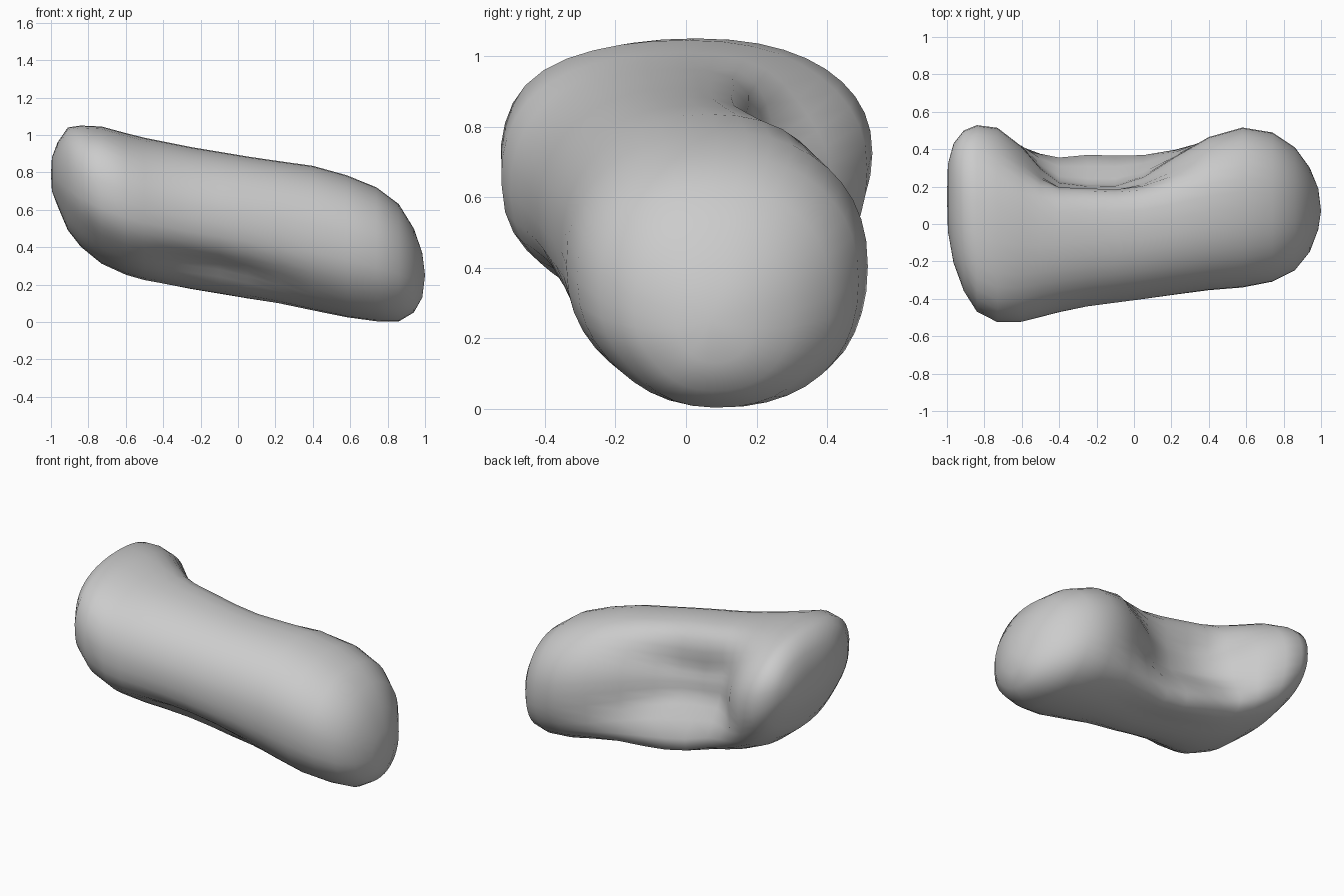
import bpy, bmesh, math

cube = bpy.data.objects.get("Cube")
if cube:
    bpy.data.objects.remove(cube)

grey = bpy.data.materials.new("plain grey")
grey.use_nodes = True
grey.diffuse_color = (0.6, 0.6, 0.6, 1)
grey.node_tree.nodes["Principled BSDF"].inputs["Base Color"].default_value = (0.6, 0.6, 0.6, 1)

# Stations along the body: x, front y, back y, bottom z, top z
STATIONS = [
    (-0.995, -0.04, 0.32, 0.70, 0.88),
    (-0.965, -0.21, 0.43, 0.62, 0.96),
    (-0.91, -0.36, 0.50, 0.49, 1.04),
    (-0.84, -0.47, 0.53, 0.40, 1.05),
    (-0.73, -0.525, 0.53, 0.31, 1.045),
    (-0.60, -0.525, 0.50, 0.25, 1.01),
    (-0.50, -0.50, 0.46, 0.22, 0.985),
    (-0.40, -0.475, 0.43, 0.20, 0.965),
    (-0.25, -0.445, 0.42, 0.17, 0.935),
    (-0.10, -0.425, 0.40, 0.145, 0.91),
    (0.05, -0.405, 0.40, 0.12, 0.885),
    (0.22, -0.38, 0.44, 0.095, 0.86),
    (0.40, -0.355, 0.49, 0.06, 0.835),
    (0.58, -0.34, 0.52, 0.025, 0.785),
    (0.74, -0.31, 0.49, 0.003, 0.72),
    (0.86, -0.25, 0.41, 0.002, 0.63),
    (0.94, -0.15, 0.30, 0.05, 0.50),
    (0.985, -0.03, 0.19, 0.13, 0.37),
]
SEGMENTS = 40
POWER = 2 / 2.25


def rounded(value):
    return math.copysign(abs(value) ** POWER, value)


def bump(offset, width, power=2):
    return math.exp(-abs(offset / width) ** power)


def shaping(x, degrees):
    """Scale of the outline: back pocket and its lip, front waist, end corners."""
    along = bump(x + 0.25, 0.34, 3) if x < -0.25 else bump(x + 0.25, 0.48, 2.5)
    around = bump(degrees - 10, 48 if degrees > 10 else 42, 4)
    pocket = 0.5 * along * around
    lip = 0.25 * bump(x + 0.08, 0.4) * bump(degrees + 42, 17)
    waist = 0.23 * bump(x + 0.12, 0.44) * bump(degrees + 132, 28)
    trim = 0.07 * bump(abs(x) - 0.88, 0.2) * bump(degrees + 138, 28)
    shoulder = 0.05 * bump(x + 0.75, 0.2) * bump(degrees - 140, 25)
    return 1 - pocket + lip - waist - trim + shoulder


# Lofted bean-shaped body
bm = bmesh.new()
rings = []
for x, front, back, bottom, top in STATIONS:
    ring = []
    for i in range(SEGMENTS):
        degrees = 360 * i / SEGMENTS - 180
        angle = math.radians(degrees)
        scale = shaping(x, degrees)
        y = (front + back) / 2 + (back - front) / 2 * rounded(math.cos(angle)) * scale
        z = (bottom + top) / 2 + (top - bottom) / 2 * rounded(math.sin(angle)) * scale
        ring.append(bm.verts.new((x, y, z)))
    rings.append(ring)

for a, b in zip(rings, rings[1:]):
    for i in range(SEGMENTS):
        j = (i + 1) % SEGMENTS
        bm.faces.new((a[i], a[j], b[j], b[i]))

# Rounded tips
for ring, x, y, z in ((rings[0], -1, 0.15, 0.79), (rings[-1], 1, 0.07, 0.25)):
    tip = bm.verts.new((x, y, z))
    for i in range(SEGMENTS):
        bm.faces.new((ring[i], ring[(i + 1) % SEGMENTS], tip))

bmesh.ops.recalc_face_normals(bm, faces=bm.faces)
mesh = bpy.data.meshes.new("bean_body")
bm.to_mesh(mesh)
bm.free()
mesh.materials.append(grey)
body = bpy.data.objects.new("bean_body", mesh)
bpy.context.collection.objects.link(body)
for polygon in mesh.polygons:
    polygon.use_smooth = True
